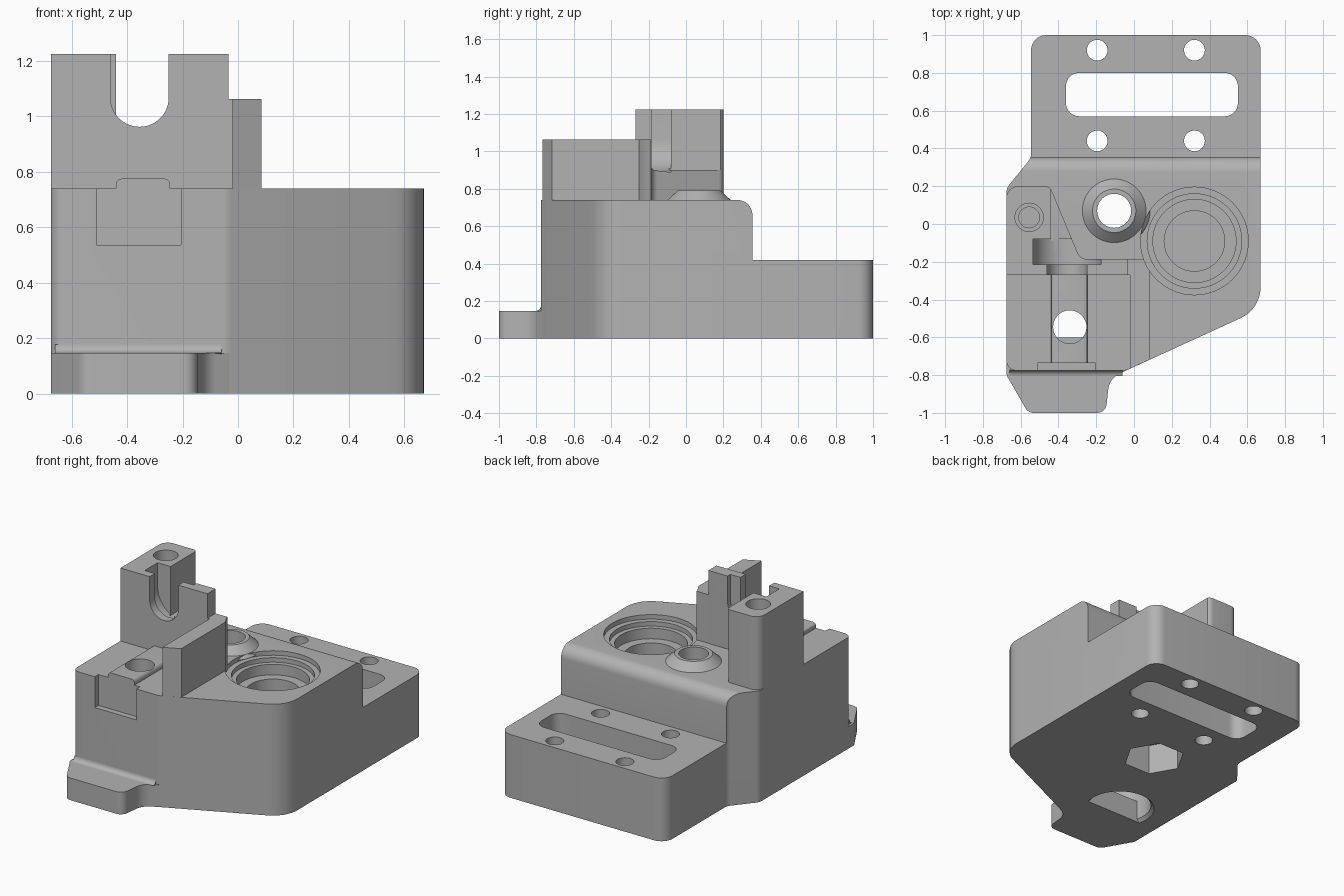
import bpy, bmesh, math
from mathutils import Vector

if "Cube" in bpy.data.objects:
    bpy.data.objects.remove(bpy.data.objects["Cube"])

grey = bpy.data.materials.new("neutral_grey")
grey.use_nodes = True
grey.diffuse_color = (0.45, 0.45, 0.45, 1)
grey.node_tree.nodes["Principled BSDF"].inputs["Base Color"].default_value = (0.45, 0.45, 0.45, 1)


def rounded(points, steps=8):
    """Outline from (u, v, radius) corners, with a tangent arc at each radius."""
    out = []
    for i, (u, v, r) in enumerate(points):
        p = Vector((u, v))
        if r == 0:
            out.append(p)
            continue
        a = (Vector(points[i - 1][:2]) - p).normalized()
        b = (Vector(points[(i + 1) % len(points)][:2]) - p).normalized()
        half = a.angle(b) / 2
        centre = p + (a + b).normalized() * (r / math.sin(half))
        start = p + a * (r / math.tan(half)) - centre
        end = p + b * (r / math.tan(half)) - centre
        sweep = start.angle_signed(end)
        base = math.atan2(start.y, start.x)
        for k in range(steps + 1):
            t = base - sweep * k / steps
            out.append(centre + r * Vector((math.cos(t), math.sin(t))))
    return out


def arc(u, v, r, a0, a1, steps=24):
    angles = [math.radians(a0 + (a1 - a0) * k / steps) for k in range(steps + 1)]
    return [(u + r * math.cos(t), v + r * math.sin(t)) for t in angles]


def finish(name, bm):
    bmesh.ops.recalc_face_normals(bm, faces=bm.faces)
    mesh = bpy.data.meshes.new(name)
    bm.to_mesh(mesh)
    bm.free()
    mesh.materials.append(grey)
    ob = bpy.data.objects.new(name, mesh)
    bpy.context.collection.objects.link(ob)
    return ob


def prism(name, outline, low, high, axis="z"):
    """Extrude a flat outline between two positions along an axis."""
    place = {"x": lambda u, v, w: (w, u, v),
             "y": lambda u, v, w: (u, w, v),
             "z": lambda u, v, w: (u, v, w)}[axis]
    bm = bmesh.new()
    face = bm.faces.new([bm.verts.new(place(u, v, low)) for u, v in outline])
    grown = bmesh.ops.extrude_face_region(bm, geom=[face])["geom"]
    shift = Vector(place(0, 0, high - low))
    bmesh.ops.translate(bm, vec=shift, verts=[g for g in grown if isinstance(g, bmesh.types.BMVert)])
    return finish(name, bm)


def rect(u0, v0, u1, v1, r=0):
    return rounded([(u0, v0, r), (u1, v0, r), (u1, v1, r), (u0, v1, r)])


def cone(name, x, y, r0, r1, low, high, sides=48):
    bm = bmesh.new()
    bmesh.ops.create_cone(bm, cap_ends=True, segments=sides, radius1=r0, radius2=r1, depth=high - low)
    bmesh.ops.translate(bm, vec=(x, y, (low + high) / 2), verts=bm.verts)
    return finish(name, bm)


def hole(x, y, r, low, high, sides=48):
    return cone("hole_cutter", x, y, r, r, low, high, sides)


def cut(target, cutters):
    for c in cutters:
        c.hide_render = True
        mod = target.modifiers.new("cut", "BOOLEAN")
        mod.operation, mod.solver, mod.object = "DIFFERENCE", "EXACT", c
        bpy.context.view_layer.objects.active = target
        bpy.ops.object.modifier_apply(modifier=mod.name)


TOP = 0.74

# Main parts
body = prism("main_body", rounded([
    (-0.675, -0.775, 0.05), (-0.04, -0.775, 0.08), (0.67, -0.45, 0.18), (0.67, 1, 0.08),
    (-0.545, 1, 0.08), (-0.545, 0.35, 0.06), (-0.675, 0.19, 0.06)]), 0, TOP)
foot = prism("front_foot", rounded([
    (-0.675, -0.6, 0), (-0.675, -0.8, 0.04), (-0.56, -1, 0.05), (-0.15, -1, 0.05),
    (-0.13, -0.82, 0.1), (0.03, -0.74, 0), (0, -0.6, 0)]), 0, 0.147)
fillet = prism("foot_fillet", [(-0.77, 0.14), (-0.77, 0.175)] + arc(-0.805, 0.177, 0.03, 0, -90, 8),
               -0.66, -0.06, "x")
yoke = prism("slotted_yoke", rounded([
    (-0.675, -0.27, 0), (-0.035, -0.27, 0), (-0.035, -0.185, 0), (-0.285, -0.185, 0.05),
    (-0.445, 0.2, 0.04), (-0.675, 0.2, 0.06)]), TOP - 0.03, 1.225)
wall = prism("side_wall", [(-0.035, -0.27), (-0.02, -0.27), (-0.02, -0.766), (0.085, -0.717),
                           (0.085, -0.187), (-0.035, -0.187)], TOP - 0.03, 1.063)
boss = cone("pivot_boss", -0.105, 0.07, 0.19, 0.115, TOP - 0.02, 0.79)
bar = prism("guide_bar", rounded([(-0.44, 0.71, 0), (-0.245, 0.71, 0), (-0.245, 0.775, 0.02),
                                  (-0.44, 0.775, 0.02)], 3), -0.737, -0.265, "y")

# Rear step with a rounded shoulder
step = prism("step_cutter", [(0.275, 0.9)] + arc(0.275, 0.66, 0.08, 90, 0, 10)
             + [(0.355, 0.42), (1.2, 0.42), (1.2, 0.9)], -1, 1, "x")
# Mounting holes and long slot of the rear flange
mounts = [hole(x, y, 0.055, -0.1, 0.6, 32) for x in (-0.195, 0.32) for y in (0.44, 0.92)]
long_slot = prism("slot_cutter", rect(-0.36, 0.57, 0.55, 0.8, 0.07), -0.1, 0.6)
# Stepped bearing pocket
pocket = [hole(0.32, -0.09, r, TOP - d, 1.2, 64)
          for r, d in ((0.285, 0.03), (0.25, 0.06), (0.22, 0.13), (0.16, 0.24))]
# Pivot hole with hexagonal recess below, and pin hole with wide bore below
pivot = hole(-0.105, 0.07, 0.09, -0.1, 1)
nut = hole(-0.105, 0.07, 0.19, -0.1, 0.2, 6)
for v in nut.data.vertices:  # corners point along x
    dx, dy = v.co.x + 0.105, v.co.y - 0.07
    v.co.x, v.co.y = -0.105 + dy, 0.07 - dx
pin = hole(-0.34, -0.545, 0.088, -0.1, 1)
bore = hole(-0.34, -0.545, 0.195, -0.1, 0.45)
bore_rim = cone("rim_cutter", -0.34, -0.545, 0.225, 0.195, -0.01, 0.02)
# Shallow recess in the front face
front_recess = prism("recess_cutter", rect(-0.51, 0.535, -0.205, 0.9), -0.9, -0.737, "y")

cut(body, [step, long_slot, pivot, nut, pin, bore, bore_rim, front_recess] + mounts + pocket)
cut(wall, pocket[:1])
cut(boss, [pivot])
cut(bar, [pin])


# U-shaped openings through the yoke
def u_slot(r, y0, y1):
    return prism("u_cutter", [(-0.355 + r, 1.4), (-0.355 - r, 1.4)]
                 + arc(-0.355, 1.067, r, 180, 360), y0, y1, "y")


rear_gap = prism("gap_cutter", rect(-0.44, 0.9, -0.175, 1.4), -0.09, 0.3, "y")
screw = [hole(-0.555, 0.035, 0.075, 1.12, 1.4, 32), hole(-0.555, 0.035, 0.055, 0.85, 1.3, 32)]
cut(yoke, [u_slot(0.105, -0.4, -0.2), u_slot(0.18, -0.215, -0.08), rear_gap] + screw)

# Remove helpers and shade the parts
parts = [body, foot, fillet, yoke, wall, boss, bar]
for ob in list(bpy.data.objects):
    if ob.name.split(".")[0].endswith("_cutter"):
        bpy.data.objects.remove(ob)
bpy.ops.object.select_all(action="DESELECT")
for ob in parts:
    ob.select_set(True)
bpy.context.view_layer.objects.active = body
bpy.ops.object.shade_smooth_by_angle(angle=math.radians(30))
